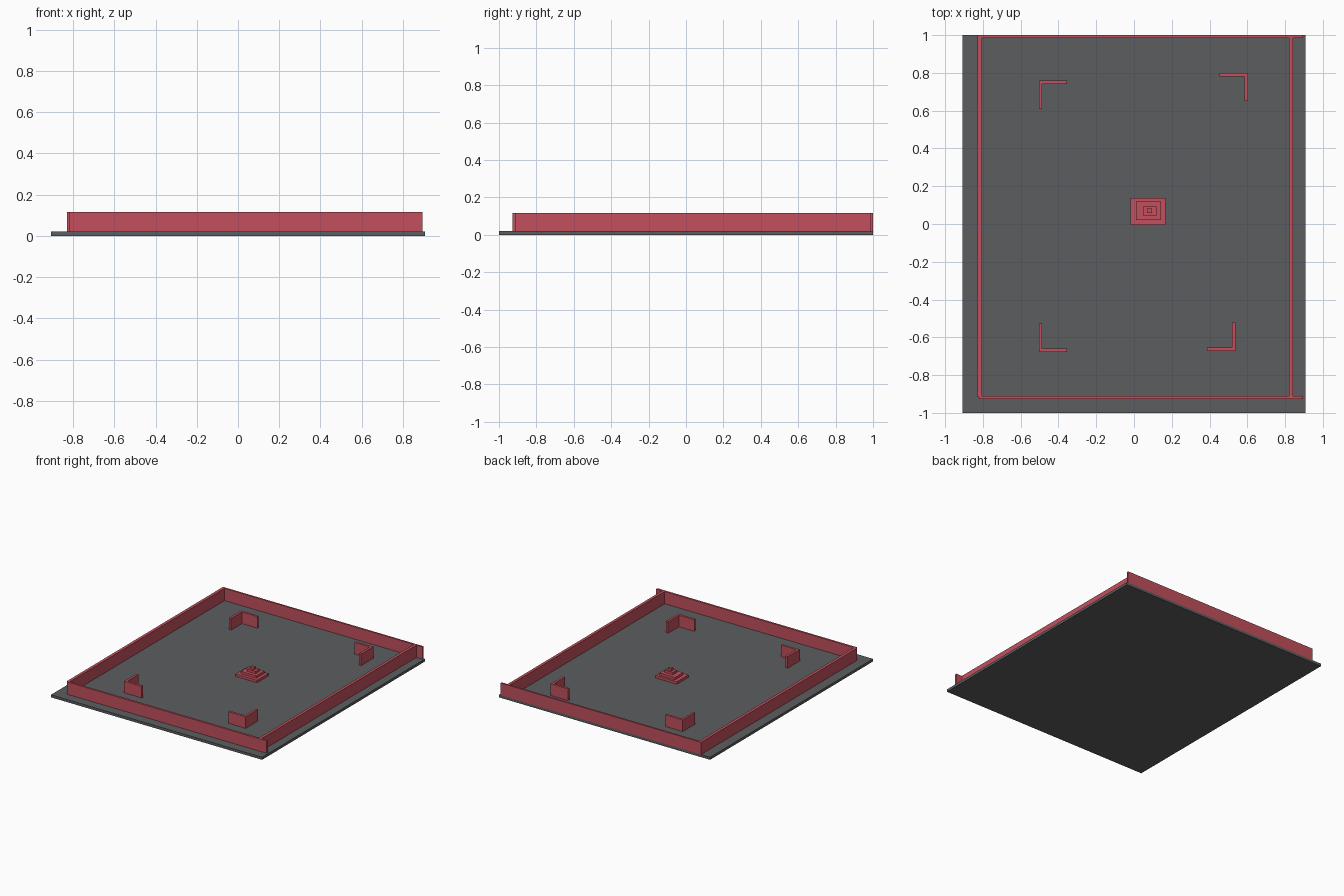
import bpy

if "Cube" in bpy.data.objects:
    bpy.data.objects.remove(bpy.data.objects["Cube"])


def material(name, color):
    m = bpy.data.materials.new(name)
    m.diffuse_color = (*color, 1)
    m.use_nodes = True
    m.node_tree.nodes["Principled BSDF"].inputs["Base Color"].default_value = m.diffuse_color
    return m


red = material("red", (0.54, 0.08, 0.11))
dark = material("dark_grey", (0.108, 0.11, 0.115))
FLOOR = 0.02


def box(name, x0, x1, y0, y1, z0, z1, mat=red):
    bpy.ops.mesh.primitive_cube_add(size=1, location=((x0 + x1) / 2, (y0 + y1) / 2, (z0 + z1) / 2))
    ob = bpy.context.object
    ob.name = name
    ob.scale = (x1 - x0, y1 - y0, z1 - z0)
    bpy.ops.object.transform_apply(location=False, rotation=False, scale=True)
    ob.data.materials.append(mat)
    return ob


# Ground slab
box("ground_slab", -0.907, 0.907, -1, 1, 0, FLOOR, dark)

# Perimeter walls
TOP = 0.115
box("left_wall", -0.829, -0.806, -0.915, 1.0, FLOOR, TOP)
box("right_wall", 0.821, 0.843, -0.915, 0.998, FLOOR, TOP)
box("front_wall", -0.82, 0.894, -0.927, -0.911, FLOOR, TOP)
box("back_wall", -0.82, 0.894, 0.986, 1.0, FLOOR, TOP)

# L-shaped corner walls: outer corner and direction of the two arms
T, ARM, CORNER_TOP = 0.018, 0.15, 0.11
corners = [
    ("back_left", -0.504, 0.76, 1, -1),
    ("back_right", 0.603, 0.80, -1, -1),
    ("front_left", -0.504, -0.677, 1, 1),
    ("front_right", 0.537, -0.672, -1, 1),
]
for name, x, y, dx, dy in corners:
    xs, xl = sorted((x, x + dx * ARM)), sorted((x, x + dx * T))
    ys, yl = sorted((y, y + dy * T)), sorted((y, y + dy * ARM))
    box(name + "_corner_arm_x", *xs, *ys, FLOOR, CORNER_TOP)
    box(name + "_corner_arm_y", *xl, *yl, FLOOR, CORNER_TOP)

# Stepped central pyramid
STEP = 0.019
tiers = [
    (-0.018, 0.166, -0.004, 0.138),
    (0.011, 0.142, 0.02, 0.12),
    (0.047, 0.118, 0.044, 0.093),
    (0.068, 0.096, 0.058, 0.081),
]
for i, t in enumerate(tiers):
    box(f"pyramid_tier_{i + 1}", *t, FLOOR + i * STEP, FLOOR + (i + 1) * STEP)
